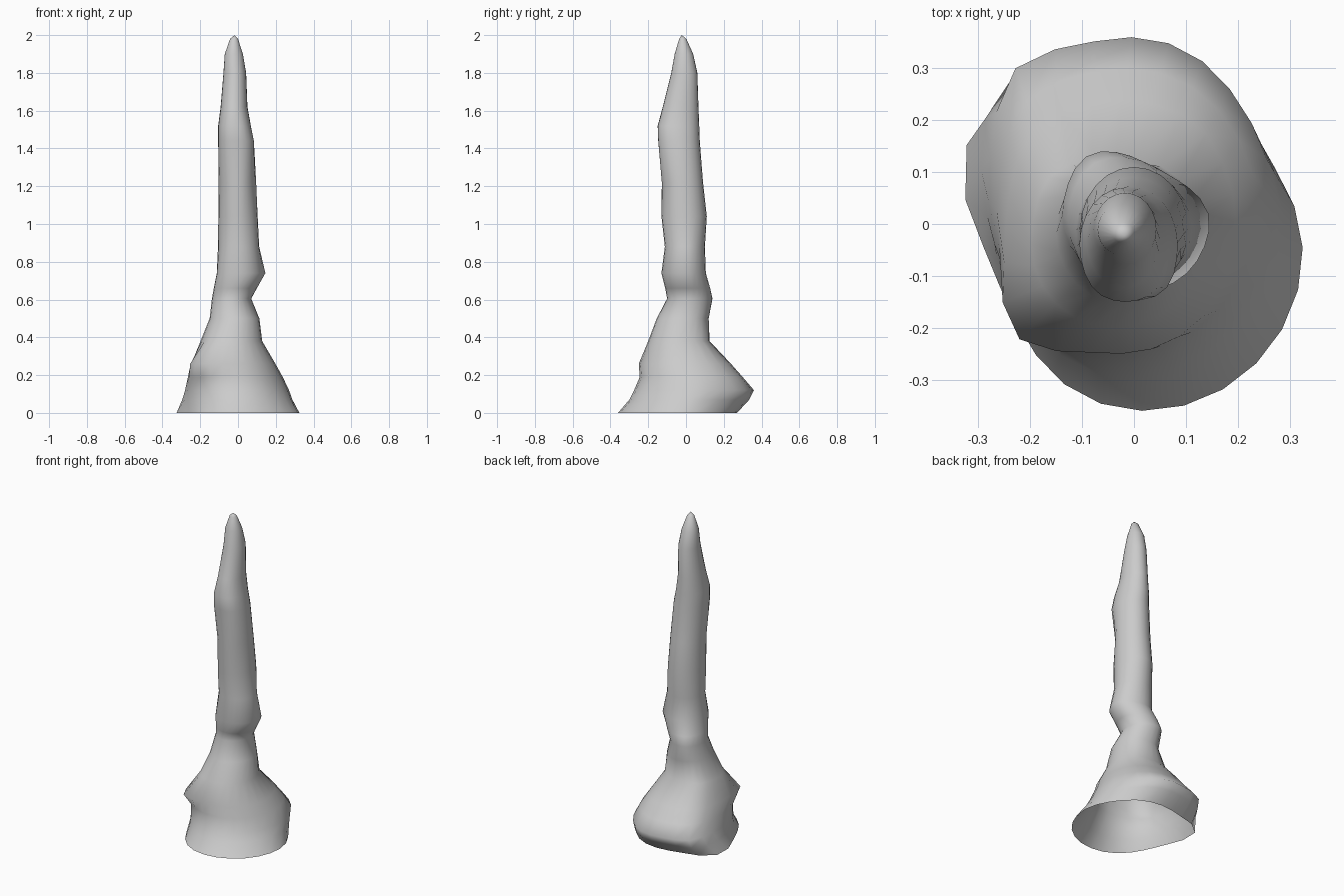
import bpy, bmesh
from math import sin, cos, pi, radians, exp

SEG = 24

# Cross-section extents up the spire: z, x min, x max, y min, y max
RINGS = [
    (0.00, -.325, .325, -.36, .27),
    (0.07, -.295, .288, -.30, .335),
    (0.12, -.280, .270, -.275, .36),
    (0.19, -.265, .237, -.245, .30),
    (0.26, -.253, .198, -.25, .238),
    (0.38, -.198, .128, -.20, .125),
    (0.50, -.150, .113, -.155, .12),
    (0.605, -.138, .070, -.10, .14),
    (0.66, -.128, .100, -.11, .128),
    (0.74, -.112, .145, -.13, .105),
    (0.88, -.106, .112, -.112, .10),
    (1.04, -.104, .104, -.130, .11),
    (1.22, -.102, .096, -.128, .09),
    (1.44, -.105, .084, -.147, .073),
    (1.52, -.105, .068, -.150, .07),
    (1.62, -.092, .050, -.123, .066),
    (1.80, -.077, .043, -.078, .06),
    (1.90, -.070, .026, -.060, .038),
    (1.98, -.042, .000, -.036, .002),
]

# Lumps on the flowstone: centre z, z spread, direction, angular spread, strength
LUMPS = [
    (0.00, .08, 150, 22, .25),
    (0.00, .08, 205, 35, -.10),
    (0.05, .10, 35, 25, -.06),
    (0.12, .09, 135, 18, .13),
    (0.26, .06, 222, 22, .26),
    (0.34, .10, 132, 24, .14),
    (0.34, .09, 50, 22, .10),
    (0.62, .07, 120, 28, .12),
    (0.75, .06, 15, 25, .08),
    (0.74, .07, 225, 24, .10),
    (1.44, .10, 312, 28, .12),
    (1.44, .10, 230, 24, .08),
    (1.24, .09, 315, 28, -.08),
]


def ring_points(z, x0, x1, y0, y1):
    pts = []
    for i in range(SEG):
        a = 2 * pi * i / SEG
        r = 1.0
        for lz, sz, deg, spread, k in LUMPS:
            d = (a - radians(deg) + pi) % (2 * pi) - pi
            r += k * exp(-(d / radians(spread)) ** 2 - ((z - lz) / sz) ** 2)
        pts.append((r * cos(a), r * sin(a)))
    xs, ys = [p[0] for p in pts], [p[1] for p in pts]

    # refit the lumpy outline to the ring's extents
    def fit(v, vals, lo, hi):
        return lo + (v - min(vals)) / (max(vals) - min(vals)) * (hi - lo)
    return [(fit(x, xs, x0, x1), fit(y, ys, y0, y1), z) for x, y in pts]


# Stalagmite: lofted skin, open underneath
bm = bmesh.new()
loops = [[bm.verts.new(p) for p in ring_points(*r)] for r in RINGS]
for low, high in zip(loops, loops[1:]):
    for i in range(SEG):
        j = (i + 1) % SEG
        bm.faces.new((low[i], low[j], high[j], high[i]))

# Pointed tip
tip = bm.verts.new((-.018, -.022, 2.0))
for i in range(SEG):
    bm.faces.new((loops[-1][i], loops[-1][(i + 1) % SEG], tip))

for f in bm.faces:
    f.smooth = True
mesh = bpy.data.meshes.new("stalagmite")
bm.to_mesh(mesh)
bm.free()
obj = bpy.data.objects.new("stalagmite", mesh)
bpy.context.collection.objects.link(obj)
